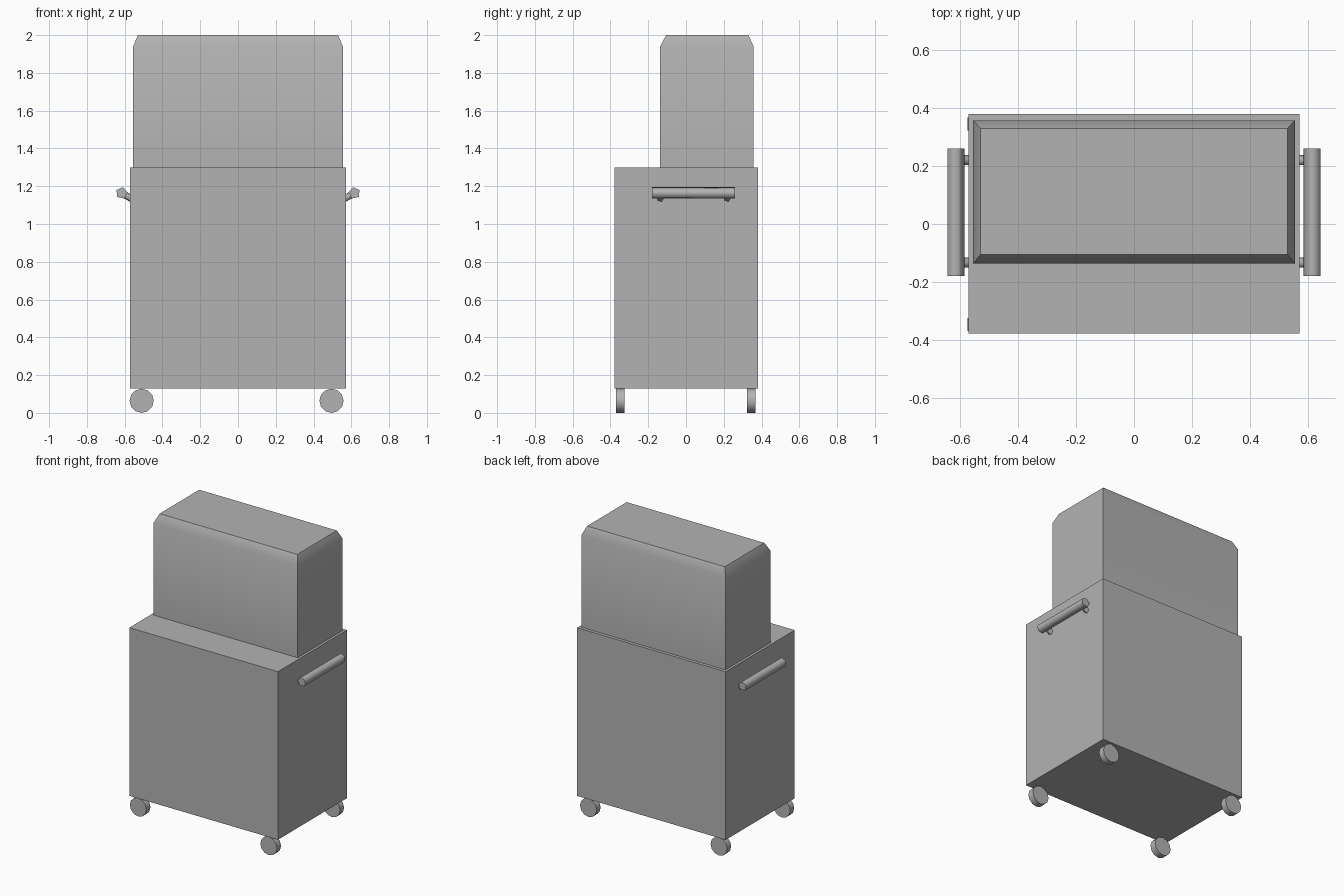
import bpy, bmesh
from math import radians, sin, cos, pi
from mathutils import Vector

if "Cube" in bpy.data.objects:
    bpy.data.objects.remove(bpy.data.objects["Cube"])

# Dark grey finish shared by every part
grey = bpy.data.materials.new("dark_grey")
grey.diffuse_color = (0.45, 0.45, 0.45, 1)
grey.use_nodes = True
grey.node_tree.nodes["Principled BSDF"].inputs["Base Color"].default_value = grey.diffuse_color


def loft(name, rings, smooth=None):
    """Closed solid skinned through rings of equal point count."""
    bm = bmesh.new()
    loops = [[bm.verts.new(p) for p in r] for r in rings]
    n = len(loops[0])
    for a, b in zip(loops, loops[1:]):
        for i in range(n):
            bm.faces.new((a[i], a[(i + 1) % n], b[(i + 1) % n], b[i]))
    bm.faces.new(loops[0])
    bm.faces.new(loops[-1])
    bmesh.ops.recalc_face_normals(bm, faces=bm.faces[:])
    me = bpy.data.meshes.new(name)
    bm.to_mesh(me)
    bm.free()
    me.materials.append(grey)
    ob = bpy.data.objects.new(name, me)
    bpy.context.collection.objects.link(ob)
    if smooth:
        bpy.ops.object.select_all(action='DESELECT')
        ob.select_set(True)
        bpy.context.view_layer.objects.active = ob
        bpy.ops.object.shade_smooth_by_angle(angle=radians(smooth))
    return ob


def rect(x, y0, y1, z):
    return [(-x, y0, z), (x, y0, z), (x, y1, z), (-x, y1, z)]


def rod(name, start, end, radius, sides, u, v, phase=0, smooth=80):
    """Prism between two points; u and v span its cross-section."""
    u, v = Vector(u), Vector(v)
    angles = [phase + 2 * pi * i / sides for i in range(sides)]
    ring = [radius * (cos(a) * u + sin(a) * v) for a in angles]
    return loft(name, [[Vector(p) + r for r in ring] for p in (start, end)], smooth)


# Cabinet and the hood with a bevelled top
loft("cabinet", [rect(0.572, -0.378, 0.38, 0.13), rect(0.572, -0.378, 0.38, 1.3)])
loft("hood", [rect(0.555, -0.137, 0.358, 1.3), rect(0.555, -0.137, 0.358, 1.94),
              rect(0.53, -0.105, 0.33, 2.0)], smooth=35)

# Wheels
for xname, x in (("left", -0.51), ("right", 0.495)):
    for yname, y0, y1 in (("front", -0.37, -0.325), ("back", 0.323, 0.367)):
        rod(f"{yname}_{xname}_wheel", (x, y0, 0.064), (x, y1, 0.064), 0.064, 12,
            (1, 0, 0), (0, 0, 1), smooth=35)

# Side handles: five-sided grip on two slanted posts
tilt = radians(30)
grip_x, grip_z = 0.616, 1.164
for side, s in (("left", -1), ("right", 1)):
    rod(f"{side}_handle_grip", (s * grip_x, -0.18, grip_z), (s * grip_x, 0.26, grip_z),
        0.0315, 5, (s, 0, 0), (0, 0, 1), phase=tilt)
    for where, y in (("front", -0.135), ("back", 0.219)):
        rod(f"{side}_handle_{where}_post",
            (s * (grip_x - 0.07 * cos(tilt)), y, grip_z - 0.07 * sin(tilt)),
            (s * grip_x, y, grip_z), 0.019, 5,
            (0, 1, 0), (-s * sin(tilt), 0, cos(tilt)))
